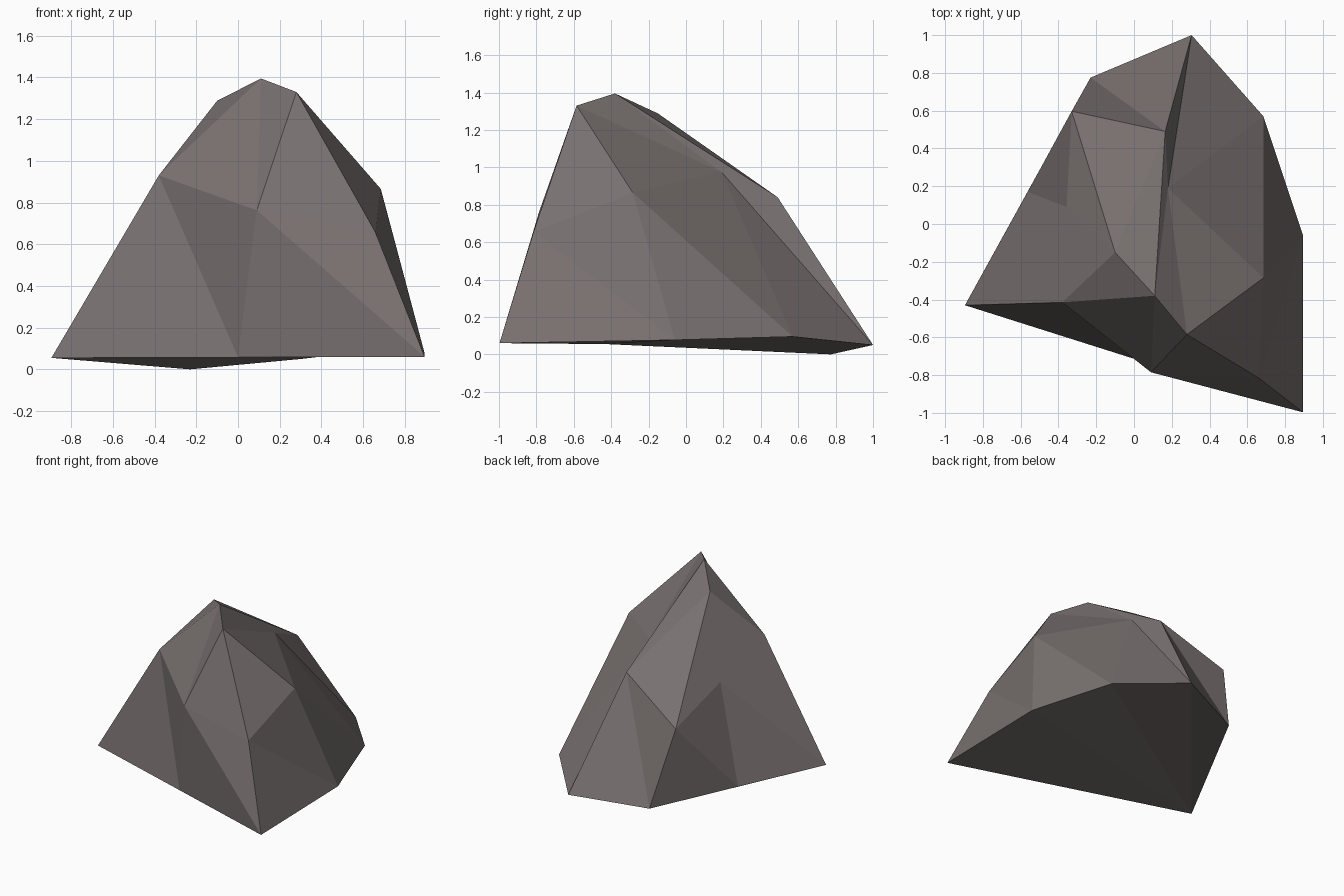
import bpy, bmesh

if "Cube" in bpy.data.objects:
    bpy.data.objects.remove(bpy.data.objects["Cube"])

# Rock as two matching eight-point rings (ground and shoulder) and a three-point ridge,
# all running counter-clockwise seen from above, starting at the left front corner
ground = [(-0.895, -0.43, 0.055), (0.00, -0.713, 0.058), (0.895, -0.997, 0.06), (0.895, -0.06, 0.077),
          (0.685, 0.57, 0.095), (0.305, 1.00, 0.05), (-0.23, 0.775, 0.00), (-0.563, 0.17, 0.028)]
shoulder = [(-0.38, -0.415, 0.93), (0.09, -0.785, 0.763), (0.66, -0.815, 0.655), (0.685, -0.285, 0.865),
            (0.18, 0.19, 0.975), (0.165, 0.49, 0.84), (-0.33, 0.597, 0.573), (-0.357, 0.09, 0.75)]
ridge = [(0.11, -0.38, 1.395), (0.28, -0.585, 1.33), (-0.10, -0.15, 1.288)]
# Ridge point that each shoulder point leans towards
lean = [0, 1, 1, 1, 0, 2, 2, 2]

bm = bmesh.new()
g, s, r = ([bm.verts.new(p) for p in ring] for ring in (ground, shoulder, ridge))


def add_facet(low_a, low_b, high_b, high_a):
    """Two triangles split from low_b to high_a, or one where the upper points match."""
    bm.faces.new((low_a, low_b, high_a))
    if high_a is not high_b:
        bm.faces.new((low_b, high_b, high_a))


for i in range(8):
    j = (i + 1) % 8
    # Side facet, then cap facet up to the ridge
    add_facet(g[i], g[j], s[j], s[i])
    add_facet(s[i], s[j], r[lean[j]], r[lean[i]])

# Underside, fanned from the left front corner
for i in range(1, 7):
    bm.faces.new((g[0], g[i + 1], g[i]))

mesh = bpy.data.meshes.new("rock")
bm.to_mesh(mesh)
bm.free()

# One warm grey stone colour
stone = bpy.data.materials.new("warm grey stone")
stone.diffuse_color = (0.19, 0.164, 0.162, 1)
stone.use_nodes = True
stone.node_tree.nodes["Principled BSDF"].inputs["Base Color"].default_value = stone.diffuse_color
mesh.materials.append(stone)

rock = bpy.data.objects.new("rock", mesh)
bpy.context.collection.objects.link(rock)
